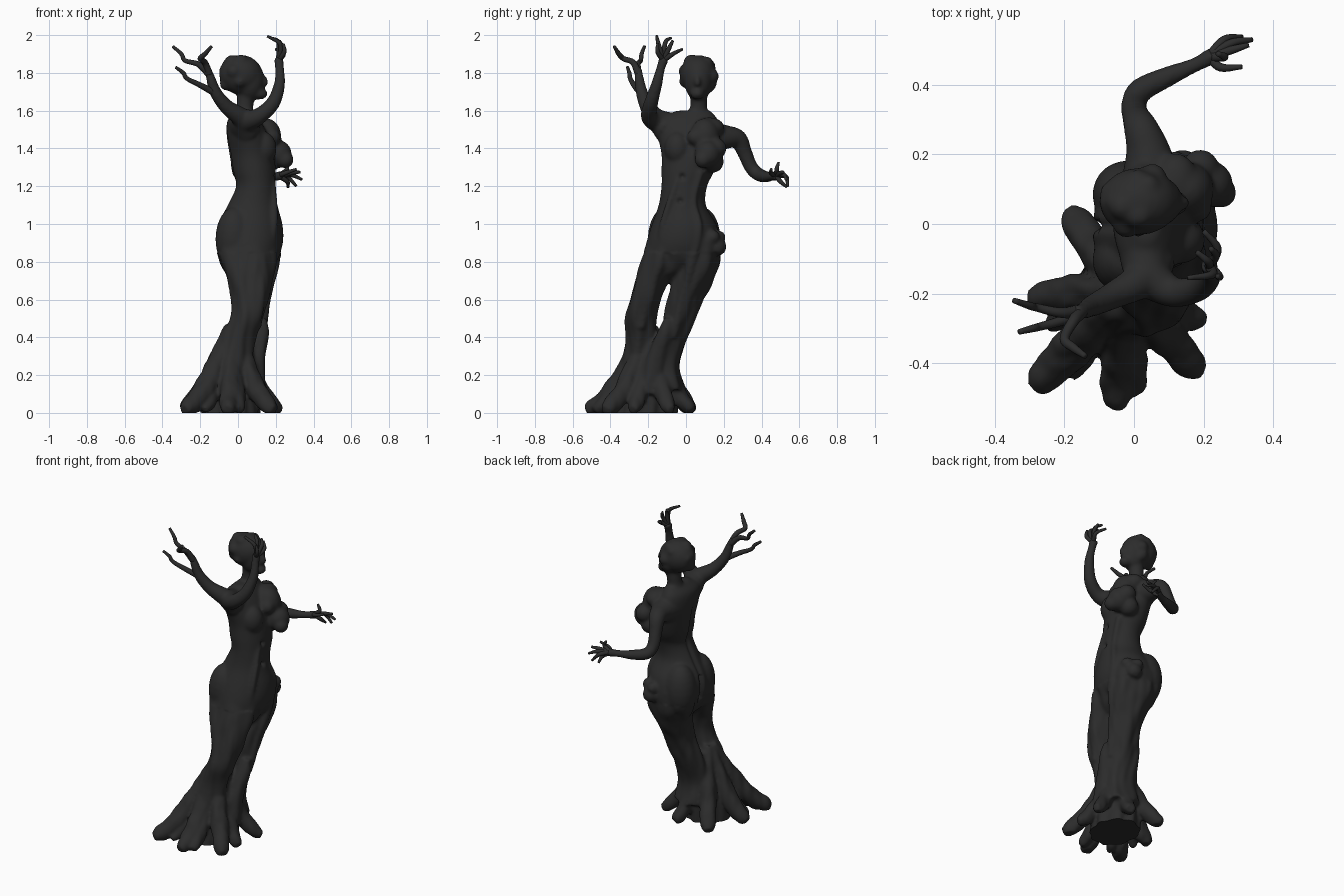
import bpy, bmesh, math, random
from mathutils import Vector, noise

random.seed(4)
mat = bpy.data.materials.new("dark_wood")
mat.diffuse_color = (0.025, 0.025, 0.025, 1)


def spline(pts, n=5):
    """Catmull-Rom through tuples of any length."""
    pts = [Vector(p) for p in pts]
    p = [pts[0] * 2 - pts[1]] + pts + [pts[-1] * 2 - pts[-2]]
    out = []
    for i in range(1, len(p) - 2):
        a, b, c, d = p[i - 1:i + 3]
        for k in range(n):
            t = k / n
            out.append(0.5 * (2 * b + (c - a) * t + (2 * a - 5 * b + 4 * c - d) * t * t
                              + (3 * b - a - 3 * c + d) * t ** 3))
    return out + [pts[-1]]


def skin(bm, rings):
    """Closed surface through a stack of equal rings."""
    vs = [[bm.verts.new(v) for v in r] for r in rings]
    n = len(vs[0])
    for a, b in zip(vs, vs[1:]):
        for i in range(n):
            bm.faces.new((a[i], a[(i + 1) % n], b[(i + 1) % n], b[i]))
    bm.faces.new(vs[0][::-1])
    bm.faces.new(vs[-1])


def loft(bm, rows, lobes=0, depth=0.0, twist=0.0, n=40):
    """rows: z, x min, x max, y min, y max (bottom to top)."""
    rings = []
    for z, x0, x1, y0, y1 in spline(rows):
        ring = []
        for i in range(n):
            a = math.tau * i / n
            k = 1 + depth * math.sin(lobes * a + twist * z)
            ring.append(((x0 + x1) / 2 + (x1 - x0) / 2 * k * math.cos(a),
                         (y0 + y1) / 2 + (y1 - y0) / 2 * k * math.sin(a), z))
        rings.append(ring)
    skin(bm, rings)


def tube(bm, pts, n=12):
    """pts: x, y, z, radius."""
    path = spline(pts)
    side = None
    rings = []
    for i, p in enumerate(path):
        d = (path[min(i + 1, len(path) - 1)] - path[max(i - 1, 0)]).to_3d().normalized()
        side = d.orthogonal() if side is None else side - d * side.dot(d)
        side.normalize()
        up = d.cross(side)
        rings.append([p.to_3d() + p[3] * (side * math.cos(math.tau * k / n)
                      + up * math.sin(math.tau * k / n)) for k in range(n)])
    skin(bm, rings)


def blob(bm, x, y, z, rx, ry=None, rz=None):
    made = bmesh.ops.create_uvsphere(bm, u_segments=20, v_segments=12, radius=1)["verts"]
    for v in made:
        v.co = Vector((x + v.co.x * rx, y + v.co.y * (ry or rx), z + v.co.z * (rz or rx)))


def finish(bm, name):
    bmesh.ops.recalc_face_normals(bm, faces=bm.faces)
    me = bpy.data.meshes.new(name)
    bm.to_mesh(me)
    bm.free()
    me.materials.append(mat)
    ob = bpy.data.objects.new(name, me)
    bpy.context.collection.objects.link(ob)
    me.polygons.foreach_set("use_smooth", [True] * len(me.polygons))
    return ob


def remesh(ob, size, smooth):
    bpy.context.view_layer.objects.active = ob
    m = ob.modifiers.new("blend", "REMESH")
    m.mode, m.voxel_size, m.use_smooth_shade = "VOXEL", size, True
    s = ob.modifiers.new("soften", "SMOOTH")
    s.iterations, s.factor = smooth, 0.5
    for mod in ("blend", "soften"):
        bpy.ops.object.modifier_apply(modifier=mod)


bm = bmesh.new()
# torso
loft(bm, [(0.69, 0.02, 0.1, -0.13, -0.05), (0.74, -0.04, 0.16, -0.2, 0.06),
          (0.79, -0.08, 0.195, -0.22, 0.14), (0.85, -0.105, 0.225, -0.22, 0.18),
          (0.92, -0.12, 0.24, -0.205, 0.18), (1.0, -0.107, 0.235, -0.18, 0.16),
          (1.1, -0.055, 0.21, -0.145, 0.105), (1.2, -0.012, 0.2, -0.13, 0.112),
          (1.28, -0.03, 0.2, -0.13, 0.15), (1.37, -0.045, 0.19, -0.13, 0.175),
          (1.47, -0.06, 0.16, -0.15, 0.19), (1.55, -0.055, 0.115, -0.15, 0.17),
          (1.6, -0.01, 0.08, -0.05, 0.13)])
# buttocks, breasts, hip knot
for y in (-0.105, 0.085):
    blob(bm, -0.02, y, 0.92, 0.1, 0.098, 0.17)
blob(bm, 0.13, -0.045, 1.4, 0.075, 0.07, 0.09)
for b in [(0.21, 0.115, 1.37, .075, .07, .075), (0.15, 0.1, 1.46, .08, .08, .1),
          (0.19, 0.16, 1.4, .055), (0.12, 0.12, 1.51, .065, .085, .055),
          (0.18, 0.05, 1.46, .045), (0.25, 0.09, 1.34, .045), (0.16, 0.14, 1.33, .06),
          (0.14, 0.165, 0.88, .05), (0.12, 0.175, 0.93, .035), (0.17, 0.14, 0.93, .04)]:
    blob(bm, *b)
# legs
loft(bm, [(0.12, -0.17, 0.05, -0.38, -0.2), (0.35, -0.11, 0.08, -0.32, -0.16),
          (0.5, -0.04, 0.13, -0.32, -0.155), (0.6, -0.03, 0.16, -0.295, -0.135),
          (0.7, -0.055, 0.18, -0.27, -0.095), (0.8, -0.095, 0.2, -0.24, -0.03),
          (0.92, -0.11, 0.2, -0.2, 0)], 5, 0.05, 9)
loft(bm, [(0.12, -0.1, 0.13, -0.2, -0.0), (0.25, -0.1, 0.12, -0.19, -0.035),
          (0.4, -0.07, 0.13, -0.14, 0.01), (0.55, -0.03, 0.155, -0.11, 0.07),
          (0.7, -0.05, 0.19, -0.075, 0.14), (0.8, -0.09, 0.21, -0.04, 0.175),
          (0.92, -0.11, 0.22, -0.02, 0.18)], 5, 0.05, -9)
# trunk base and knee stump
loft(bm, [(-0.03, -0.17, 0.11, -0.38, -0.05), (0.06, -0.165, 0.11, -0.36, -0.05),
          (0.16, -0.15, 0.1, -0.33, -0.05), (0.3, -0.11, 0.09, -0.28, -0.06),
          (0.43, -0.05, 0.07, -0.22, -0.07)], 9, 0.05)
tube(bm, [(0.13, -0.09, 0.5, .025), (0.12, -0.11, 0.42, .045), (0.09, -0.16, 0.28, .055),
          (0.09, -0.2, 0.1, .06)])
# roots: tip x, tip y, thickness
for x, y, r in [(-0.055, -0.525, .045), (-0.285, -0.475, .05), (-0.3, -0.21, .045),
                (-0.19, 0.04, .045), (0.19, -0.43, .045), (0.2, -0.28, .04),
                (0.23, -0.08, .04), (0.06, 0.04, .04), (0.01, -0.49, .035),
                (-0.18, -0.44, .03), (-0.25, -0.29, .03)]:
    cx, cy = -0.03, -0.19
    at = lambda t, z, k: (cx + (x - cx) * t, cy + (y - cy) * t, z, k)
    tube(bm, [at(.05, .46, r * .6), at(.27, .3, r), at(.48, .17, r * 1.2),
              at(.72, .075, r * 1.15), at(.9, .03, r * .95), at(1, .015, r * .6)])
# neck and face
tube(bm, [(0.03, 0.06, 1.53, .07), (0.035, 0.065, 1.6, .048), (0.04, 0.068, 1.66, .046),
          (0.05, 0.065, 1.74, .05)])
blob(bm, 0.06, 0.065, 1.76, .08, .075, .11)
blob(bm, 0.115, 0.06, 1.69, .042, .038, .032)
tube(bm, [(0.125, 0.06, 1.79, .012), (0.145, 0.06, 1.75, .018), (0.13, 0.06, 1.73, .01)])
# lumpy hair
blob(bm, 0.015, 0.065, 1.79, .115, .097, .105)
for i in range(16):
    u, a = random.uniform(-.85, 1), random.uniform(0.7, math.tau - 0.7)
    w = math.sqrt(1 - u * u)
    blob(bm, 0.015 + .09 * w * math.cos(a), 0.065 + .075 * w * math.sin(a),
         1.78 + .09 * u, random.uniform(.03, .042))
# raised right arm, with forearm to the front and branch to the back
tube(bm, [(0.03, -0.05, 1.5, .08), (0.04, -0.14, 1.54, .065), (0.11, -0.195, 1.57, .045),
          (0.185, -0.185, 1.64, .038), (0.22, -0.155, 1.74, .03), (0.22, -0.135, 1.82, .024),
          (0.215, -0.115, 1.88, .027)], 16)
tube(bm, [(0.05, -0.1, 1.5, .075), (0.02, -0.16, 1.56, .055), (-0.06, -0.205, 1.62, .04),
          (-0.12, -0.235, 1.7, .032), (-0.15, -0.25, 1.79, .023), (-0.17, -0.25, 1.83, .016)], 16)
# lowered left arm
tube(bm, [(0.05, 0.12, 1.46, .09), (0.04, 0.21, 1.46, .065), (0.02, 0.275, 1.45, .05),
          (0.005, 0.31, 1.38, .04), (0.0, 0.345, 1.3, .037), (0.02, 0.385, 1.262, .036),
          (0.1, 0.425, 1.25, .03), (0.17, 0.455, 1.25, .022), (0.23, 0.485, 1.255, .026)], 16)
# bark strips along the front
tube(bm, [(0.175, -0.02, 1.3, .015), (0.19, -0.075, 1.15, .017), (0.19, -0.12, 1.0, .02),
          (0.17, -0.14, 0.85, .02), (0.15, -0.2, 0.65, .02), (0.1, -0.24, 0.45, .025)])
tube(bm, [(0.18, 0.08, 1.28, .02), (0.185, 0.04, 1.12, .018), (0.215, 0.07, 0.98, .018),
          (0.2, 0.03, 0.8, .022), (0.15, -0.02, 0.6, .025), (0.12, -0.07, 0.4, .025)])
body = finish(bm, "tree_body")
remesh(body, 0.009, 9)

# spine and cleft crease, navel, slight bark waviness, flat underside
me = body.data
normals = [v.normal.copy() for v in me.vertices]
coords = []
for co, nor in zip([v.co.copy() for v in me.vertices], normals):
    x, y, z = co
    if x < 0.03 and 0.8 < z < 1.5:
        fade = min(1, (z - 0.8) / 0.06, (1.5 - z) / 0.1)
        co.x += fade * (0.03 if z < 1.0 else 0.012) * math.exp(-((y + 0.005) / 0.014) ** 2)
    if x > 0.1:
        for ny, nz in ((-0.03, 1.12), (-0.02, 1.25)):
            co.x -= 0.02 * math.exp(-((y - ny) ** 2 + (z - nz) ** 2) / 0.0002)
    if z < 0.85:
        co += nor * (0.008 * noise.noise(Vector((x * 22, y * 22, z * 5))))
    coords += (co.x, co.y, max(co.z, 0))
me.vertices.foreach_set("co", coords)
me.update()

# twigs behind the right arm
bm = bmesh.new()
for t in [[(-0.115, -0.235, 1.69, .02), (-0.2, -0.275, 1.735, .015), (-0.27, -0.295, 1.77, .012),
           (-0.29, -0.3, 1.8, .011), (-0.33, -0.31, 1.83, .008)],
          [(-0.15, -0.25, 1.79, .02), (-0.21, -0.255, 1.845, .015), (-0.28, -0.24, 1.865, .012),
           (-0.3, -0.235, 1.9, .011), (-0.345, -0.22, 1.94, .008)],
          [(-0.15, -0.25, 1.79, .02), (-0.175, -0.28, 1.855, .016), (-0.2, -0.33, 1.875, .014),
           (-0.175, -0.355, 1.9, .013), (-0.14, -0.38, 1.94, .008)]]:
    tube(bm, t)
finish(bm, "back_twigs")


def hand(name, palm, fingers):
    """Each finger: knuckle, then tip."""
    bm = bmesh.new()
    for mid, tip in fingers:
        tube(bm, [(*palm, .014), (*mid, .012), (*tip, .007)], 10)
    finish(bm, name)


hand("right_fingers", (0.215, -0.12, 1.865),
     [((0.225, -0.145, 1.95), (0.155, -0.155, 1.995)), ((0.215, -0.11, 1.96), (0.18, -0.08, 1.985)),
      ((0.235, -0.09, 1.93), (0.22, -0.07, 1.97)), ((0.24, -0.07, 1.9), (0.2, -0.02, 1.925)),
      ((0.245, -0.15, 1.91), (0.24, -0.15, 1.955))])
hand("left_fingers", (0.215, 0.48, 1.255),
     [((0.28, 0.52, 1.26), (0.34, 0.53, 1.235)), ((0.26, 0.53, 1.25), (0.31, 0.538, 1.2)),
      ((0.28, 0.5, 1.27), (0.33, 0.515, 1.275)), ((0.25, 0.45, 1.27), (0.31, 0.452, 1.29)),
      ((0.26, 0.48, 1.29), (0.24, 0.49, 1.325)), ((0.26, 0.5, 1.225), (0.265, 0.535, 1.195))])
